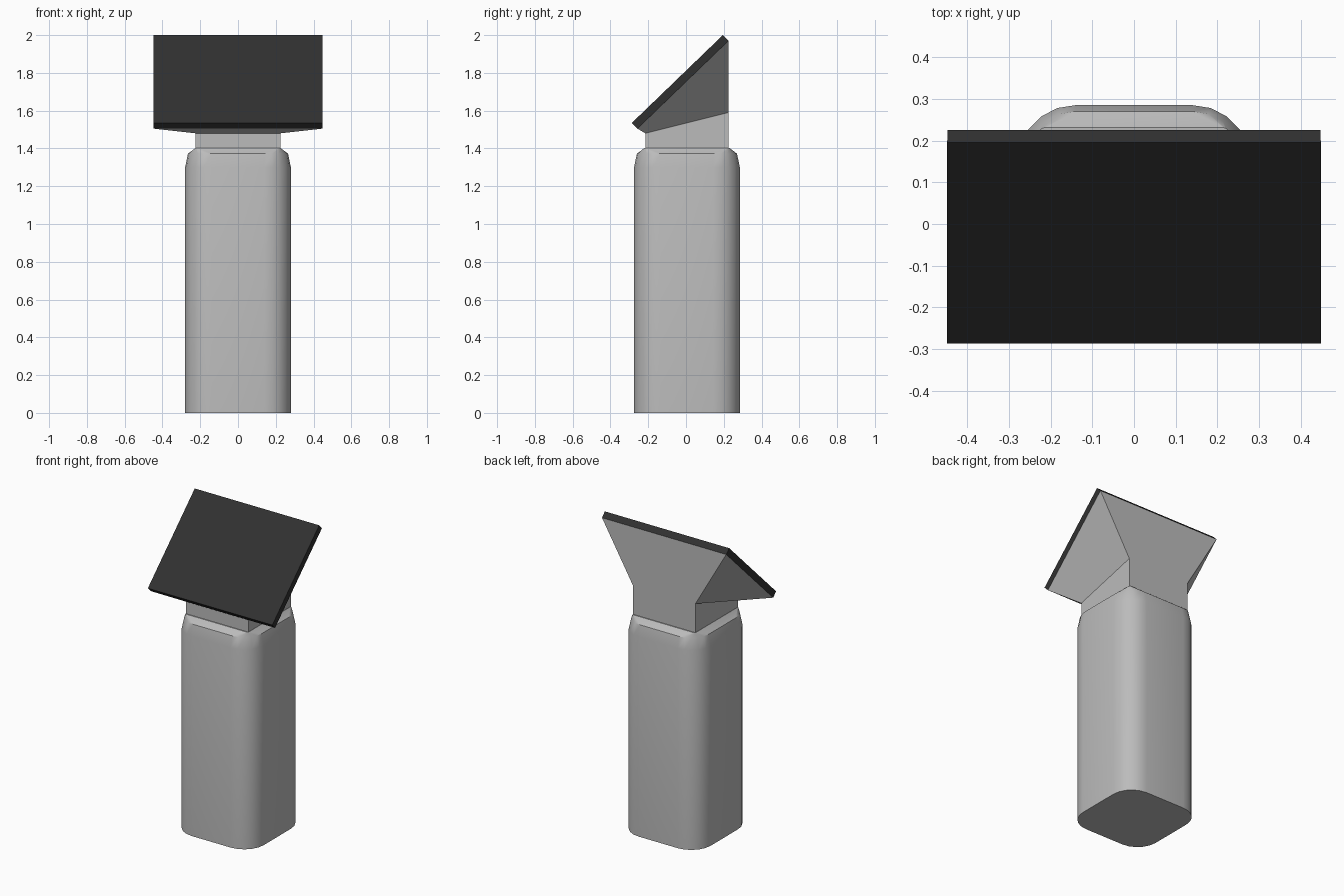
import bpy
import bmesh
from math import sin, cos, pi, radians

cube = bpy.data.objects.get("Cube")
if cube:
    bpy.data.objects.remove(cube, do_unlink=True)

CY = 0.005  # the column sits slightly behind the middle


def material(name, rgb):
    mat = bpy.data.materials.new(name)
    mat.use_nodes = True
    mat.diffuse_color = (*rgb, 1)
    mat.node_tree.nodes["Principled BSDF"].inputs["Base Color"].default_value = (*rgb, 1)
    return mat


def rounded_ring(half, radius, z, steps=5):
    """Square outline with rounded corners, counter-clockwise."""
    inner = half - radius
    points = []
    for k, (sx, sy) in enumerate([(1, 1), (-1, 1), (-1, -1), (1, -1)]):
        for i in range(steps + 1):
            a = (k + i / steps) * pi / 2
            points.append((sx * inner + radius * cos(a),
                           CY + sy * inner + radius * sin(a), z))
    return points


def loft(name, rings, mat, smooth_angle=None):
    """Skin matching rings from bottom to top and cap both ends."""
    bm = bmesh.new()
    loops = [[bm.verts.new(p) for p in ring] for ring in rings]
    n = len(loops[0])
    for low, high in zip(loops, loops[1:]):
        for i in range(n):
            j = (i + 1) % n
            bm.faces.new((low[i], low[j], high[j], high[i]))
    bm.faces.new(loops[0][::-1])
    bm.faces.new(loops[-1])
    bmesh.ops.recalc_face_normals(bm, faces=bm.faces)
    mesh = bpy.data.meshes.new(name)
    bm.to_mesh(mesh)
    bm.free()
    mesh.materials.append(mat)
    obj = bpy.data.objects.new(name, mesh)
    bpy.context.collection.objects.link(obj)
    if smooth_angle:
        bpy.ops.object.select_all(action="DESELECT")
        obj.select_set(True)
        bpy.context.view_layer.objects.active = obj
        bpy.ops.object.shade_smooth_by_angle(angle=radians(smooth_angle))
    return obj


def slanted_ring(half_x, front, back):
    """Rectangle whose front and back edges have their own (y, z)."""
    return [(half_x, *back), (-half_x, *back), (-half_x, *front), (half_x, *front)]


grey = material("light grey", (0.5, 0.5, 0.5))
black = material("dark panel", (0.03, 0.03, 0.03))

# Rounded square column with a sloped shoulder
loft("column", [rounded_ring(0.28, 0.14, 0), rounded_ring(0.28, 0.14, 1.30),
                rounded_ring(0.265, 0.125, 1.372), rounded_ring(0.226, 0.012, 1.402)],
     grey, 30)

# Square neck with a slanted top, flaring out to the panel
neck_top = slanted_ring(0.225, (-0.215, 1.48), (0.225, 1.59))
panel_back = slanted_ring(0.447, (-0.257, 1.505), (0.225, 1.97))
loft("neck", [slanted_ring(0.225, (-0.215, 1.39), (0.225, 1.39)), neck_top], grey)
loft("flared_head", [neck_top, panel_back], grey, 30)

# Tilted dark panel
panel_front = slanted_ring(0.448, (-0.287, 1.535), (0.195, 2.0))
loft("panel", [panel_back, panel_front], black)
